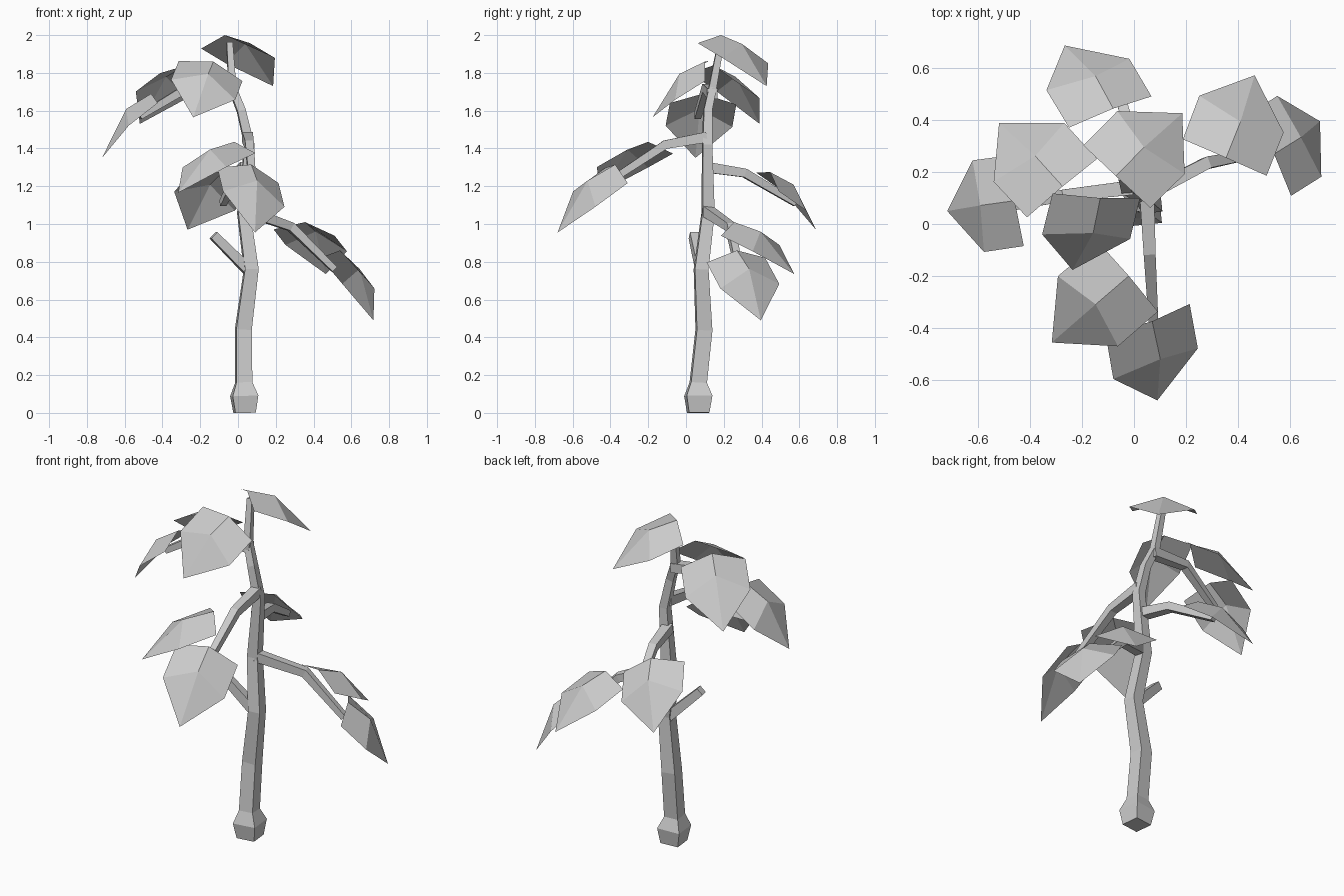
import bpy, bmesh, math
from mathutils import Vector, Matrix

if "Cube" in bpy.data.objects:
    bpy.data.objects.remove(bpy.data.objects["Cube"])


def add_object(name, bm):
    mesh = bpy.data.meshes.new(name)
    bm.to_mesh(mesh)
    bm.free()
    obj = bpy.data.objects.new(name, mesh)
    bpy.context.collection.objects.link(obj)
    return obj


def limb(name, points, half_widths, ref, turn=0):
    """Square-section tapering tube along a path."""
    bm = bmesh.new()
    pts = [Vector(p) for p in points]
    rings = []
    for i, (p, w) in enumerate(zip(pts, half_widths)):
        t = Vector((0, 0, 0))
        if i > 0:
            t += (p - pts[i - 1]).normalized()
        if i < len(pts) - 1:
            t += (pts[i + 1] - p).normalized()
        t.normalize()
        u = (ref - t * ref.dot(t)).normalized()
        v = t.cross(u)
        ring = []
        for k in range(4):
            a = math.radians(45 + 90 * k + turn)
            ring.append(bm.verts.new(p + (u * math.cos(a) + v * math.sin(a)) * w * math.sqrt(2)))
        rings.append(ring)
    for a, b in zip(rings, rings[1:]):
        for k in range(4):
            bm.faces.new((a[k], a[(k + 1) % 4], b[(k + 1) % 4], b[k]))
    bm.faces.new(rings[0][::-1])
    bm.faces.new(rings[-1])
    return add_object(name, bm)


def leaf(name, base, tip, side):
    """Folded sheet: raised mid rib, drooping shoulders, pointed tip."""
    b, d = Vector(base), Vector(tip) - Vector(base)
    size = d.length
    a = d.normalized()
    s = Vector(side)
    s = (s - a * s.dot(a)).normalized()
    n = s.cross(a)
    if n.z < 0:
        s, n = -s, -n
    bm = bmesh.new()

    def vert(along, across, up):
        return bm.verts.new(b + (a * along + n * up) * size + s * across)

    root, end, mid = vert(0, 0, 0), vert(1, 0, 0), vert(0.34, 0, 0.13)
    for sign in (-1, 1):
        shoulder = vert(0.08, sign * 0.177, -0.10)
        edge = vert(0.52, sign * 0.178, 0.015)
        for f in ((root, shoulder, edge, mid), (mid, edge, end)):
            bm.faces.new(f if sign > 0 else f[::-1])
    bmesh.ops.recalc_face_normals(bm, faces=bm.faces)
    if sum(f.normal.dot(n) for f in bm.faces) < 0:
        bmesh.ops.reverse_faces(bm, faces=bm.faces)
    return add_object(name, bm)


# Trunk with swollen foot
limb("trunk",
     [(.035, .065, 0), (.033, .065, .09), (.03, .065, .16), (.028, .095, .44), (.07, .08, .76),
      (.03, .117, 1.06), (.06, .112, 1.42), (.017, .115, 1.6), (-.03, .14, 1.72), (-.045, .185, 1.96)],
     [.054, .068, .042, .041, .036, .032, .025, .022, .02, .016],
     Vector((1, 0, 0)), turn=6)

# Branches
up = Vector((0, 0, 1))
branches = {
    "stub_branch": [(.06, .085, .75), (-.13, .04, .94)],
    "right_branch": [(.04, .11, 1.07), (.28, .235, .985), (.51, .28, .76)],
    "back_branch": [(.04, .11, 1.3), (0, .31, 1.27), (-.08, .58, 1.11)],
    "front_branch": [(.05, .11, 1.46), (.06, -.11, 1.42), (.08, -.46, 1.19)],
    "left_branch": [(-.01, .14, 1.69), (-.27, .11, 1.72), (-.52, .06, 1.57)],
}
for name, path in branches.items():
    limb(name, path, [.028, .023, .017][:len(path)], up)

# Leaves: base, tip, direction across the blade
leaves = {
    "top_leaf": ((-.07, .185, 2.0), (.186, .427, 1.73), (.246, -.25, .04)),
    "upper_back_left_leaf": ((-.275, .145, 1.84), (-.52, .39, 1.53), (.295, .242, -.035)),
    "upper_left_leaf": ((-.46, .09, 1.69), (-.72, .05, 1.35), (-.04, .37, 0)),
    "upper_front_leaf": ((-.13, .1, 1.86), (-.237, -.177, 1.565), (.343, -.02, -.11)),
    "front_left_leaf": ((-.02, -.2, 1.435), (-.317, -.457, 1.165), (.26, -.31, 0)),
    "front_leaf": ((.07, -.375, 1.315), (.09, -.68, .955), (.375, .144, -.085)),
    "back_leaf": ((-.08, .445, 1.275), (-.267, .688, .97), (.317, .138, -.12)),
    "right_back_leaf": ((.355, .255, 1.01), (.465, .573, .735), (.31, -.145, -.025)),
    "right_leaf": ((.54, .27, .86), (.717, .396, .49), (.16, -.324, 0)),
}
for name, (base, tip, side) in leaves.items():
    leaf(name, base, tip, side)
